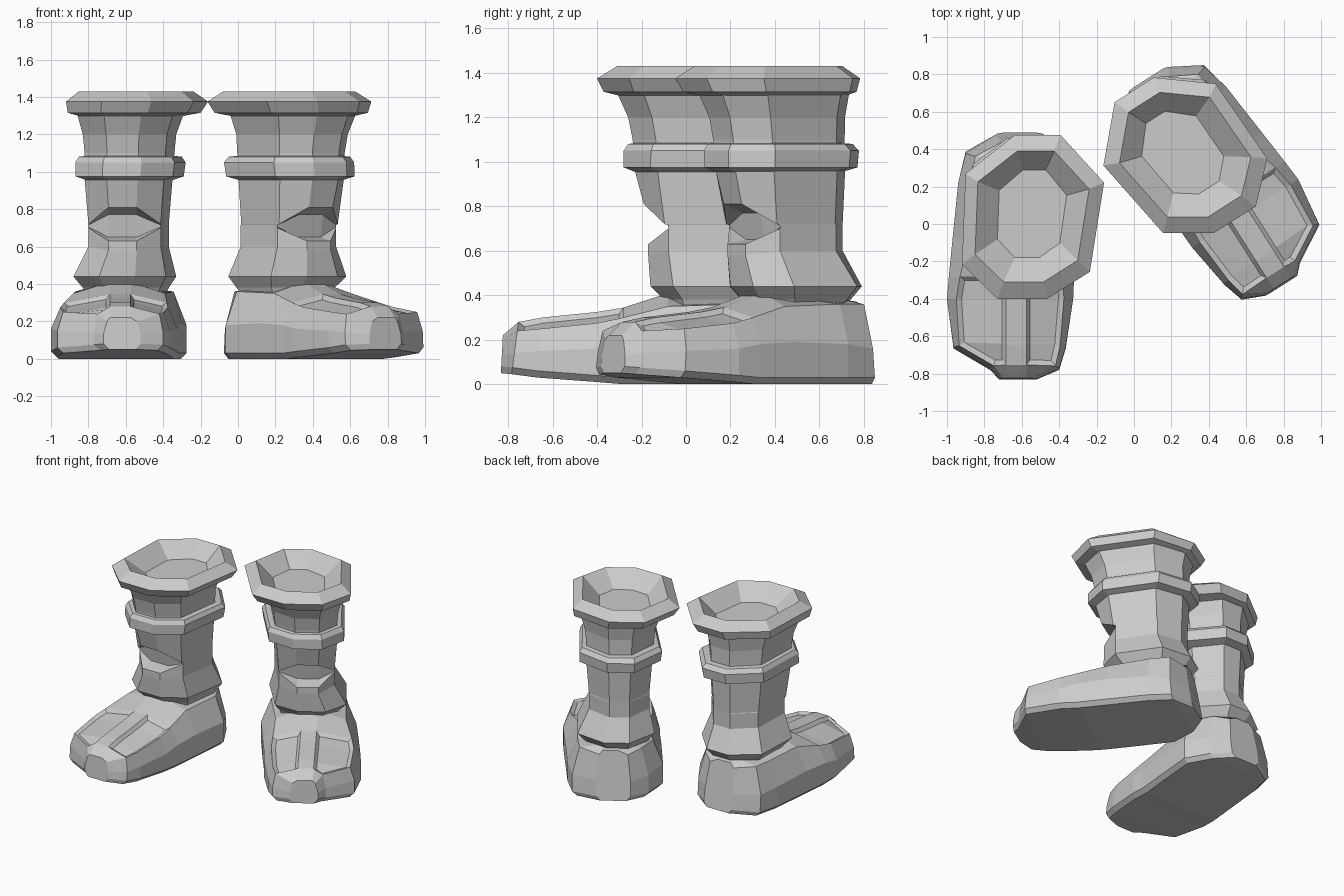
import bpy, bmesh
from math import radians
from mathutils import Matrix, Vector

if "Cube" in bpy.data.objects:
    bpy.data.objects.remove(bpy.data.objects["Cube"])

# Irregular octagon shared by shaft, band and collar (normalised to its box)
OCT = [(-.95, .53), (-.26, 1), (.39, 1), (1, .42), (.8, -.67),
       (.2, -1), (-.5, -1), (-1, -.58)]
FRONT = (5, 6)


def ring(z, x0, x1, y0, y1, front_z=None, push=0):
    """Octagon fitted to a box; its two front points can move apart from the rest."""
    pts = []
    for i, (u, v) in enumerate(OCT):
        p = Vector(((x0 + x1 + u * (x1 - x0)) / 2, (y0 + y1 + v * (y1 - y0)) / 2, z))
        if i in FRONT and front_z is not None:
            p.z = front_z
            p.y += push
        pts.append(p)
    return pts


def section(y, x0, x1, zb, zm, zs, zt, inset, lean):
    """Cross-section of the foot at y."""
    a, b, c = -.685, -.575, .03
    pts = [(x0 + c, zb), (x0, zb + .03), (x0, zm), (x0 + inset, zs), (a, zt),
           (b, zt), (x1 - inset, zs), (x1, zm), (x1, zb + .03), (x1 - c, zb)]
    return [Vector((x, y + lean * z / .38, z)) for x, z in pts]


def loft(name, rings, mat, panels=()):
    bm = bmesh.new()
    rows = [[bm.verts.new(mat @ p) for p in r] for r in rings]
    n = len(rows[0])
    grid = [[bm.faces.new((a[j], a[(j + 1) % n], b[(j + 1) % n], b[j])) for j in range(n)]
            for a, b in zip(rows, rows[1:])]
    bm.faces.new(rows[0])
    bm.faces.new(rows[-1])
    bmesh.ops.recalc_face_normals(bm, faces=bm.faces)
    # sunken panels either side of the centre strip
    picked = [[grid[i][j] for i in span for j in cols] for span, cols in panels]
    for faces in picked:
        bmesh.ops.inset_region(bm, faces=faces, thickness=.025, depth=-.02, use_even_offset=True)
    me = bpy.data.meshes.new(name)
    bm.to_mesh(me)
    bm.free()
    bpy.context.collection.objects.link(bpy.data.objects.new(name, me))


def boot(side, mat):
    # foot, lofted from heel to toe
    foot = [section(*s) for s in (
        (.49, -.73, -.49, .01, .15, .34, .37, .02, -.06),
        (.39, -.90, -.37, .00, .16, .36, .38, .05, -.03),
        (.22, -.94, -.275, .00, .18, .36, .38, .07, 0),
        (-.08, -.97, -.30, .00, .19, .35, .41, .09, 0),
        (-.28, -.99, -.32, .00, .18, .30, .345, .06, 0),
        (-.40, -1.0, -.325, .01, .16, .275, .325, .05, 0),
        (-.67, -.965, -.365, .03, .15, .25, .30, .03, .03),
        (-.79, -.77, -.40, .045, .14, .24, .28, .02, .05),
        (-.835, -.72, -.52, .05, .13, .20, .22, .02, .02))]
    loft(side + "_foot", foot, mat, [(range(4, 7), (3,)), (range(4, 7), (5,))])

    # shaft with ankle flare and a pinched notch at the front
    loft(side + "_shaft", [ring(*r) for r in (
        (.34, -.80, -.39, -.08, .36),
        (.38, -.83, -.37, -.10, .41),
        (.44, -.88, -.33, -.16, .46),
        (.60, -.80, -.37, -.17, .38, .58, 0),
        (.70, -.80, -.37, -.17, .38, .63, 0),
        (.705, -.80, -.37, -.17, .38, .65, .10),
        (.715, -.80, -.37, -.17, .38, .77, .08),
        (.72, -.80, -.37, -.19, .38, .81, 0),
        (.96, -.82, -.35, -.23, .39),
        (1.10, -.82, -.34, -.24, .39),
        (1.20, -.83, -.33, -.26, .39),
        (1.31, -.86, -.29, -.31, .41))], mat)

    # raised band round the shaft
    loft(side + "_band", [ring(*r) for r in (
        (.955, -.81, -.35, -.23, .38),
        (.975, -.87, -.29, -.28, .45),
        (1.05, -.87, -.28, -.28, .46),
        (1.08, -.85, -.30, -.26, .43),
        (1.085, -.81, -.34, -.23, .38))], mat)

    # collar with a shallow sunken opening
    loft(side + "_collar", [ring(*r) for r in (
        (1.295, -.84, -.31, -.29, .39),
        (1.315, -.91, -.20, -.37, .45),
        (1.375, -.92, -.16, -.40, .475),
        (1.43, -.85, -.24, -.31, .39),
        (1.32, -.73, -.36, -.18, .29))], mat)


# The second boot is the mirrored first one, turned outward
turned = (Matrix.Translation((-.18, .04, 0)) @ Matrix.Rotation(radians(32.4), 4, 'Z')
          @ Matrix.Diagonal((-1, 1, 1, 1)))
boot("straight_boot", Matrix.Identity(4))
boot("turned_boot", turned)
